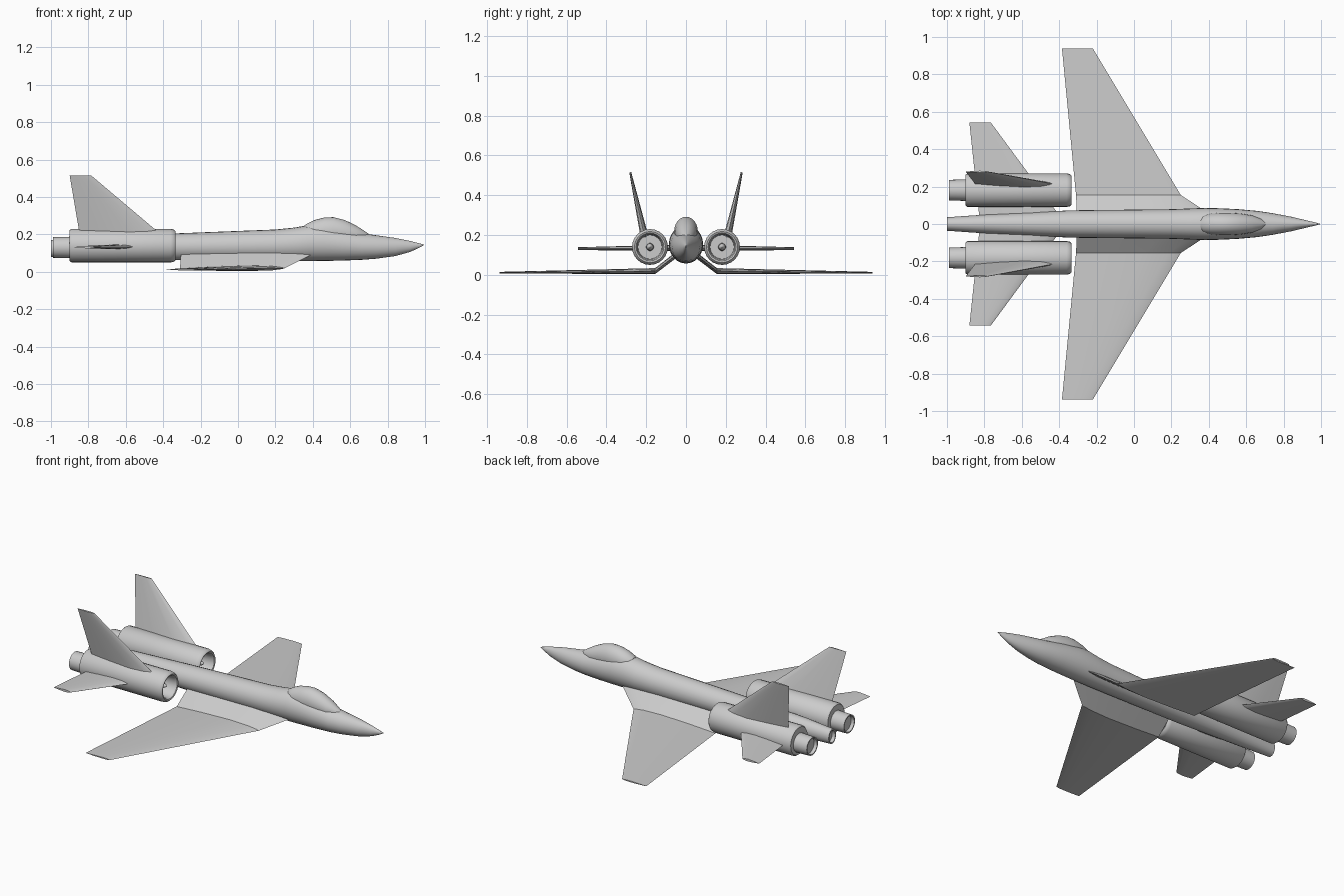
import bpy, bmesh, math
from mathutils import Vector

cube = bpy.data.objects.get("Cube")
if cube:
    bpy.data.objects.remove(cube, do_unlink=True)

grey = bpy.data.materials.new("airframe grey")
grey.use_nodes = True
colour = (0.6, 0.6, 0.6, 1)
grey.diffuse_color = colour
grey.node_tree.nodes["Principled BSDF"].inputs["Base Color"].default_value = colour


def loft(name, rings, mirror=False, angle=35):
    """Skin a list of closed rings and cap both ends."""
    bm = bmesh.new()
    loops = [[bm.verts.new(p) for p in ring] for ring in rings]
    n = len(loops[0])
    for a, b in zip(loops, loops[1:]):
        for i in range(n):
            j = (i + 1) % n
            bm.faces.new((a[i], a[j], b[j], b[i]))
    bm.faces.new(loops[0])
    bm.faces.new(loops[-1])
    bmesh.ops.recalc_face_normals(bm, faces=bm.faces)
    mesh = bpy.data.meshes.new(name)
    bm.to_mesh(mesh)
    bm.free()
    mesh.materials.append(grey)
    obj = bpy.data.objects.new(name, mesh)
    bpy.context.collection.objects.link(obj)
    bpy.ops.object.select_all(action='DESELECT')
    obj.select_set(True)
    bpy.context.view_layer.objects.active = obj
    bpy.ops.object.shade_smooth_by_angle(angle=math.radians(angle))
    if mirror:
        mod = obj.modifiers.new("Mirror", 'MIRROR')
        mod.use_axis = (False, True, False)
    return obj


def oval(x, y, z, half_width, half_height, sides=24):
    """Ring across the x axis."""
    steps = [2 * math.pi * i / sides for i in range(sides)]
    return [(x, y + half_width * math.cos(t), z + half_height * math.sin(t)) for t in steps]


def body(name, stations):
    """Stations: x, half width, bottom z, top z."""
    return loft(name, [oval(x, 0, (lo + hi) / 2, w, (hi - lo) / 2)
                       for x, w, lo, hi in stations])


def turned(name, y, z, profile):
    """Profile of x, radius revolved about a lengthwise axis, on both sides."""
    return loft(name, [oval(x, y, z, r, r) for x, r in profile], mirror=True)


def aerofoil(front, back, y, z, thick, normal):
    """Lens section between leading and trailing x."""
    upper = [(0.03, 0.3), (0.12, 0.75), (0.35, 1), (0.7, 0.6)]
    shape = [(0, 0)] + upper + [(1, 0)] + [(c, -t) for c, t in reversed(upper)]
    n = Vector(normal).normalized() * thick / 2
    return [Vector((front + (back - front) * c, y, z)) + n * t for c, t in shape]


def surface(name, stations, normal=(0, 0, 1)):
    return loft(name, [aerofoil(*s, normal) for s in stations], mirror=True, angle=20)


# Fuselage with pointed nose and recessed tail
body("fuselage", [
    (-0.98, 0.027, 0.09, 0.16), (-1.0, 0.029, 0.088, 0.162), (-1.0, 0.036, 0.08, 0.17),
    (-0.8, 0.05, 0.073, 0.187), (-0.34, 0.073, 0.062, 0.205), (0.2, 0.079, 0.057, 0.226),
    (0.3, 0.083, 0.057, 0.236), (0.38, 0.086, 0.057, 0.25), (0.46, 0.084, 0.058, 0.246),
    (0.56, 0.079, 0.06, 0.228), (0.66, 0.07, 0.064, 0.206), (0.74, 0.058, 0.07, 0.195),
    (0.84, 0.039, 0.084, 0.181), (0.92, 0.02, 0.106, 0.165), (0.97, 0.008, 0.129, 0.152),
    (0.995, 0.001, 0.143, 0.145)])

# Teardrop canopy
body("canopy", [
    (0.355, 0.03, 0.19, 0.248), (0.37, 0.047, 0.17, 0.258), (0.41, 0.056, 0.15, 0.277),
    (0.46, 0.06, 0.14, 0.29), (0.51, 0.06, 0.14, 0.292), (0.57, 0.056, 0.14, 0.277),
    (0.63, 0.046, 0.145, 0.248), (0.68, 0.028, 0.16, 0.216), (0.705, 0.006, 0.18, 0.199)])

# Main wings: drooped inner panel, then flat swept outer panel
surface("wings", [
    (0.41, -0.305, 0.05, 0.1, 0.032), (0.25, -0.31, 0.155, 0.019, 0.03),
    (-0.22, -0.385, 0.938, 0.011, 0.008)])

# Tailplanes passing through the engines
surface("tailplanes", [
    (-0.38, -0.825, 0.02, 0.135, 0.034), (-0.765, -0.88, 0.542, 0.132, 0.014)])

# Outward canted fins
surface("tail_fins", [
    (-0.40, -0.845, 0.208, 0.19, 0.04), (-0.785, -0.9, 0.28, 0.515, 0.01)],
    normal=(0, 1, -0.22))

# Engine pods with open intakes, nozzles and intake spikes
ENGINE_Y, ENGINE_Z = 0.181, 0.14
turned("engine_pods", ENGINE_Y, ENGINE_Z, [
    (-0.9, 0.075), (-0.9, 0.083), (-0.89, 0.09), (-0.36, 0.09), (-0.343, 0.086),
    (-0.335, 0.078), (-0.338, 0.07), (-0.35, 0.064), (-0.43, 0.06)])
turned("engine_nozzles", ENGINE_Y, 0.13, [
    (-0.97, 0.046), (-0.99, 0.048), (-0.99, 0.055), (-0.88, 0.058)])
turned("intake_spikes", ENGINE_Y, ENGINE_Z, [
    (-0.44, 0.02), (-0.39, 0.017), (-0.37, 0.01), (-0.36, 0.001)])
